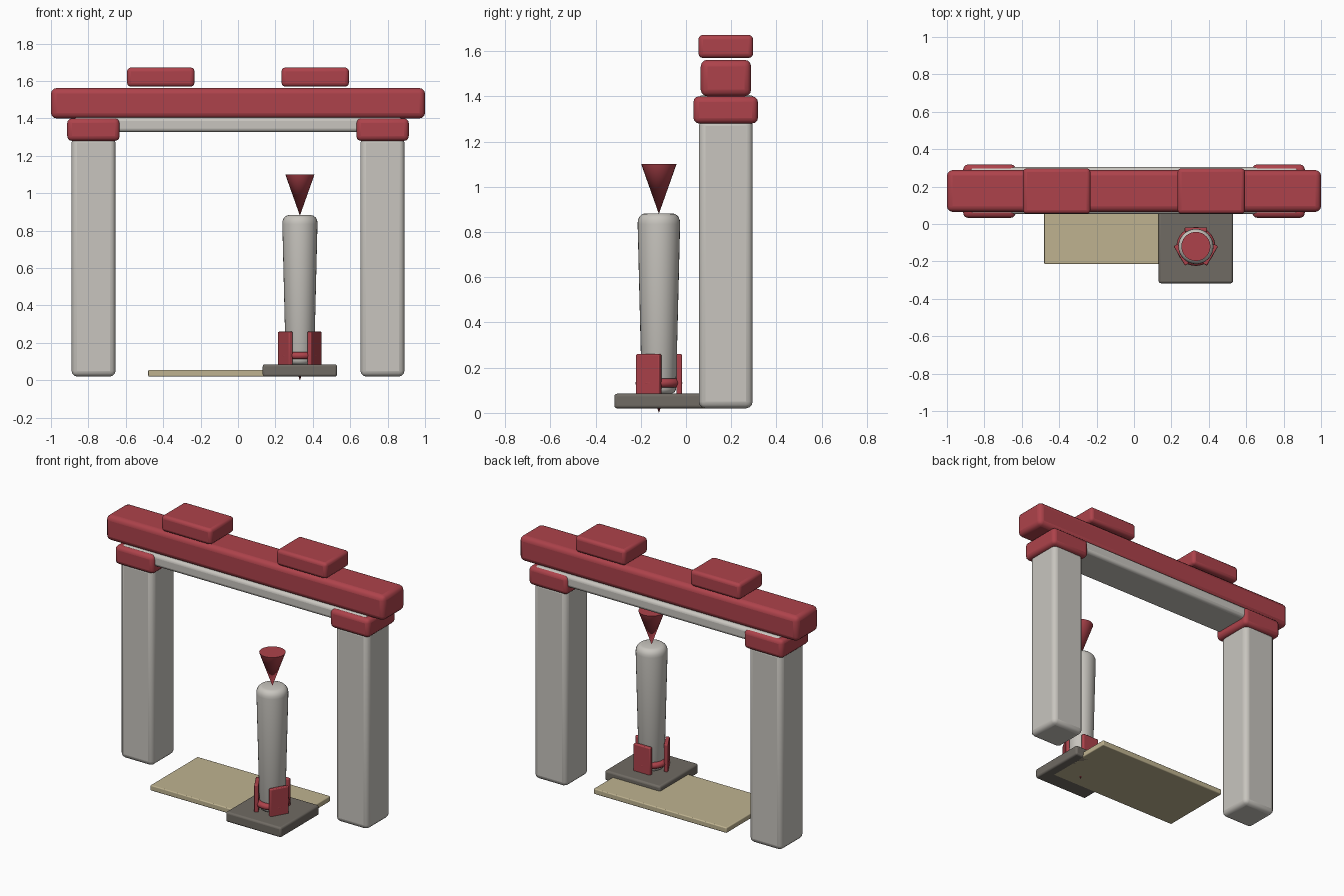
import bpy
import math
from mathutils import Vector

if "Cube" in bpy.data.objects:
    bpy.data.objects.remove(bpy.data.objects["Cube"])


def material(name, rgb):
    m = bpy.data.materials.new(name)
    m.diffuse_color = (*rgb, 1)
    m.use_nodes = True
    m.node_tree.nodes["Principled BSDF"].inputs["Base Color"].default_value = m.diffuse_color
    return m


RED = material("red_paint", (0.42, 0.055, 0.07))
STONE = material("pale_stone", (0.58, 0.56, 0.52))
SAND = material("sand", (0.52, 0.45, 0.28))
DARK = material("dark_stone", (0.16, 0.145, 0.125))


def finish(name, mat, angle=50):
    ob = bpy.context.object
    ob.name = name
    ob.data.materials.append(mat)
    bpy.ops.object.shade_smooth_by_angle(angle=math.radians(angle))
    return ob


def box(name, lo, hi, mat, bevel, rot=0):
    lo, hi = Vector(lo), Vector(hi)
    bpy.ops.mesh.primitive_cube_add(size=1, location=(lo + hi) / 2, rotation=(0, 0, rot))
    bpy.context.object.scale = hi - lo
    bpy.ops.object.transform_apply(location=False, rotation=False, scale=True)
    ob = finish(name, mat)
    mod = ob.modifiers.new("rounded_edges", "BEVEL")
    mod.width = bevel
    mod.segments = 3
    return ob


# Gate posts, capitals and roof pads, one of each per side
for side, s in (("left", -1), ("right", 1)):
    def pair(name, x0, x1, y0, y1, z0, z1, mat, bevel):
        xa, xb = sorted((s * x0, s * x1))
        box(f"{side}_{name}", (xa, y0, z0), (xb, y1, z1), mat, bevel)
    pair("post", 0.655, 0.89, 0.057, 0.295, 0.02, 1.30, STONE, 0.03)
    pair("capital", 0.633, 0.913, 0.033, 0.318, 1.28, 1.40, RED, 0.025)
    pair("roof_pad", 0.233, 0.593, 0.055, 0.297, 1.57, 1.672, RED, 0.02)

# Crossbeams
box("top_beam", (-1, 0.065, 1.40), (1, 0.288, 1.562), RED, 0.03)
box("lower_beam", (-0.88, 0.053, 1.327), (0.88, 0.304, 1.405), STONE, 0.02)

# Floor
box("path_slab", (-0.48, -0.215, 0.02), (0.475, 0.27, 0.055), SAND, 0.006)
box("pillar_base", (0.132, -0.317, 0.02), (0.53, 0.078, 0.085), DARK, 0.012)

# Tapered pillar, spun from a half profile
CX, CY = 0.331, -0.12
profile = [(0, 0.085), (0.058, 0.085), (0.07, 0.092), (0.076, 0.105), (0.094, 0.835),
           (0.093, 0.852), (0.086, 0.868), (0.074, 0.879), (0.06, 0.883), (0, 0.883)]
mesh = bpy.data.meshes.new("pillar")
mesh.from_pydata([(r, 0, z) for r, z in profile],
                 [(i, i + 1) for i in range(len(profile) - 1)], [])
pillar = bpy.data.objects.new("pillar", mesh)
bpy.context.collection.objects.link(pillar)
pillar.location = (CX, CY, 0)
screw = pillar.modifiers.new("spin", "SCREW")
screw.steps = screw.render_steps = 32
screw.use_merge_vertices = True
screw.use_normal_calculate = True
screw.use_smooth_shade = True
mesh.materials.append(STONE)

# Downward cones: finial on top and anchor spike through the base
for name, z in (("finial_cone", 0.88), ("anchor_spike", 0.0)):
    bpy.ops.mesh.primitive_cone_add(vertices=24, radius1=0, radius2=0.078, depth=0.22,
                                    location=(CX, CY, z + 0.11))
    finish(name, RED)

# Collar ring with three upright plates
bpy.ops.mesh.primitive_torus_add(major_radius=0.084, minor_radius=0.02, major_segments=32,
                                 minor_segments=10, location=(CX, CY, 0.132))
finish("collar_ring", RED)
for i in range(3):
    a = math.radians(90 + 120 * i)
    px, py = CX + 0.09 * math.cos(a), CY + 0.09 * math.sin(a)
    box(f"collar_plate_{i + 1}", (px - 0.0125, py - 0.06, 0.08),
        (px + 0.0125, py + 0.06, 0.26), RED, 0.006, a)
